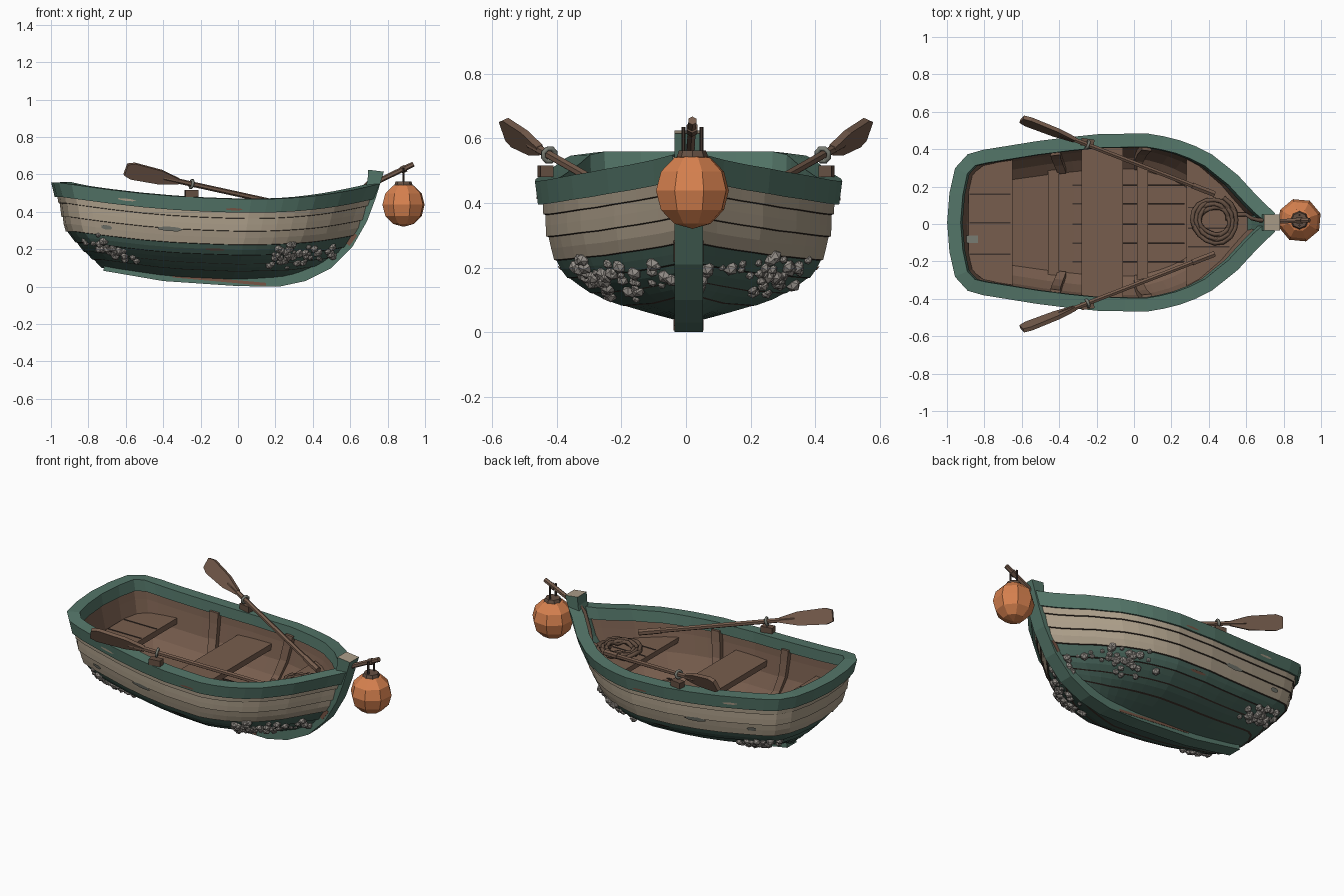
import bpy, bmesh, math, random
from mathutils import Vector, Matrix

if "Cube" in bpy.data.objects:
    bpy.data.objects.remove(bpy.data.objects["Cube"])
random.seed(4)
CY = 0.008  # hull sits slightly off centre

def mat(name, r, g, b):
    m = bpy.data.materials.new(name)
    m.diffuse_color = (r, g, b, 1)
    m.use_nodes = True
    m.node_tree.nodes["Principled BSDF"].inputs["Base Color"].default_value = m.diffuse_color
    return m
GREEN = mat("trim green", .088, .18, .14)
DARK = mat("bottom green", .062, .125, .10)
CREAM = mat("weathered cream", .41, .34, .25)
WOOD = mat("brown wood", .185, .11, .075)
SEAM = mat("dark seam", .05, .034, .026)
ORANGE = mat("orange float", .68, .22, .078)
GREY = mat("barnacle grey", .31, .285, .26)
ROPE = mat("rope brown", .13, .08, .055)
RUST = mat("worn red brown", .18, .09, .06)
PATINA = mat("grey green patch", .19, .20, .17)

def obj(name, bm, mats, cy=CY):
    bmesh.ops.recalc_face_normals(bm, faces=bm.faces)
    me = bpy.data.meshes.new(name)
    bm.to_mesh(me)
    bm.free()
    for m in mats:
        me.materials.append(m)
    o = bpy.data.objects.new(name, me)
    o.location.y = cy
    bpy.context.collection.objects.link(o)

def strip(bm, rings, end_mat=0):
    """Skin four-cornered rings into a closed bar."""
    vs = [[bm.verts.new(p) for p in r] for r in rings]
    for a, b in zip(vs, vs[1:]):
        for k in range(4):
            bm.faces.new((a[k], a[(k + 1) % 4], b[(k + 1) % 4], b[k]))
    bm.faces.new(vs[0])
    bm.faces.new(vs[-1]).material_index = end_mat

def interp(tab, v):
    for (a, p), (b, q) in zip(tab, tab[1:]):
        if v <= b:
            return p + (q - p) * (v - a) / (b - a)
    return tab[-1][1]

# Hull shape: s runs stern to bow, t runs keel to sheer
STERN = [(0, -.68), (.2, -.78), (.45, -.88), (1, -.935)]
BOW = [(0, .40), (.25, .56), (.5, .65), (1, .74)]
WIDTH = [(0, .275), (.035, .338), (.08, .358), (.25, .403), (.43, .44), (.6, .443), (.68, .42),
         (.75, .377), (.8, .335), (.88, .23), (.95, .105), (1, .03)]
SECT = [(0, .09), (.04, .24), (.1, .45), (.16, .62), (.29, .82), (.4, .91), (.6, .975), (.8, 1), (1, 1.02)]
KEEL = [(0, .10), (.3, .055), (.6, .04), (.85, .045), (1, .07)]

def hull(s, q, t):
    xs, xb = interp(STERN, t), interp(BOW, t)
    x = xs + (xb - xs) * s
    if s == 0:
        x -= .04 * (1 - q * q)
    top_x = -1 + 1.69 * s - .05
    sheer = .468 + (.08 if top_x < 0 else .2) * top_x ** 2
    f = interp(SECT, t) ** (1 + .75 * max(0, s - .6))
    zb = interp(KEEL, s)
    return Vector((x, q * interp(WIDTH, s) * f, zb + (sheer - zb) * t))

SIDE = [0, .035, .08, .15, .25, .35, .45, .53, .6, .65, .7, .75, .8, .84, .88, .92, .96, 1]
COLS = [(s, 1) for s in reversed(SIDE)] + [(0, .55), (0, 0), (0, -.55)] + [(s, -1) for s in SIDE]

def row(t, off, dz=0):
    base = [hull(s, q, t) for s, q in COLS]
    out = []
    for i, p in enumerate(base):
        d = base[min(i + 1, len(base) - 1)] - base[max(i - 1, 0)]
        p = p + Vector((d.y, -d.x, 0)).normalized() * off + Vector((0, 0, dz))
        q = COLS[i][1]
        if abs(q) == 1:
            p.y = q * max(p.y * q, 0)
        out.append(p)
    return out

def loft(name, rows, idx, mats, closed=False, floor=False):
    bm = bmesh.new()
    vs = [[bm.verts.new(p) for p in r] for r in rows]
    n = len(rows)
    for k in range(n if closed else n - 1):
        a, b = vs[k], vs[(k + 1) % n]
        for i in range(len(a) - 1):
            bm.faces.new((a[i], a[i + 1], b[i + 1], b[i])).material_index = idx[k]
    if floor:
        a, m = vs[0], len(vs[0])
        for i in range(m // 2 - 1):
            bm.faces.new((a[i], a[i + 1], a[m - 2 - i], a[m - 1 - i]))
        c = m // 2
        bm.faces.new((a[c - 1], a[c], a[c + 1]))
    obj(name, bm, mats)

# Overlapping outer planks, with thin dark lips between them
breaks = [0, .1, .19, .3, .43, .6, .76, 1]
rows, idx = [], []
for k in range(7):
    a, b = breaks[k], breaks[k + 1]
    rows += [row(a, .009), row((a + b) / 2, .006), row(b - .005, .002)]
    c = 0 if k < 4 else 1
    idx += [c, c, 2]
loft("hull_planks", rows, idx, [DARK, CREAM, SEAM])

# Inner lining with floor, then the rail
loft("inner_lining", [row(t, -.03) for t in (.22, .32, .5, .75, .98)], [0] * 4, [WOOD], floor=True)
loft("gunwale", [row(.83, .022), row(1, .024), row(1, -.048, .003), row(.86, -.045), row(.85, -.02)],
     [0] * 5, [GREEN], closed=True)

# Keel and stem swept as one thick strip
path = [Vector(p) for p in [(-.72, .085), (-.4, .03), (0, .003), (.22, 0), (.36, .03), (.5, .10),
                            (.61, .21), (.69, .35), (.735, .47), (.76, .55), (.78, .615)]]
rings = []
for i, p in enumerate(path):
    d = (path[min(i + 1, 10)] - path[max(i - 1, 0)]).normalized()
    if i == 10:
        d = Vector((.12, 1)).normalized()
    r = p + Vector((-d.y, d.x)) * (.085 if i == 10 else .07)
    rings.append([(u.x, y, u.y) for u, y in ((p, -.044), (p, .044), (r, .044), (r, -.044))])
bm = bmesh.new()
strip(bm, rings, 1)
obj("keel_and_stem", bm, [GREEN, CREAM])

def slab(name, x0, x1, z, th, t, m, n=1, inset=.028):
    """Board fitted between the hull sides."""
    rings = []
    for i in range(n + 1):
        x = x0 + (x1 - x0) * i / n
        s = (x - interp(STERN, t)) / (interp(BOW, t) - interp(STERN, t))
        w = max(.015, hull(max(s, .001), 1, t).y - inset)
        rings.append([(x, y, h) for y, h in ((-w, z), (w, z), (w, z - th), (-w, z - th))])
    bm = bmesh.new()
    strip(bm, rings)
    obj(name, bm, [m])

def box(name, c, size, m, rot=0, cy=CY, axis='Z'):
    bm = bmesh.new()
    bmesh.ops.create_cube(bm, size=1, matrix=Matrix.Translation(c) @ Matrix.Rotation(rot, 4, axis)
                          @ Matrix.Diagonal((*size, 1)))
    obj(name, bm, [m], cy)

# Seats and bow platform
slab("stern_seat", -.885, -.65, .36, .035, .55, WOOD, 3)
slab("middle_seat", -.28, -.06, .335, .035, .65, WOOD)
slab("bow_platform", .28, .64, .345, .03, .62, WOOD, 5)
for y in (-.17, 0, .15):
    box("stern_seat_seam", (-.77, y, .361), (.22, .008, .004), SEAM)
for y in (-.13, -.03, .08):
    box("platform_seam", (.40, y, .346), (.22, .007, .004), SEAM)
box("seat_patch", (-.865, -.09, .362), (.06, .04, .006), PATINA)
# Floor seams, cross ribs and side ribs
for y in (-.21, -.11, -.01, .1, .2):
    box("floor_seam", (-.03, y, .145), (.60, .008, .012), SEAM)
for x in (-.43, .045):
    slab("floor_rib", x - .03, x + .03, .178, .03, .25, WOOD)
    s = (x + .92) / 1.6
    for q in (-1, 1):
        rings = []
        for t in (.26, .36, .55, .75, .9):
            rings.append([hull(s + ds, q, t) - Vector((0, q * off, 0)) for ds, off in
                          ((-.016, .02), (.016, .02), (.016, .06), (-.016, .06))])
        bm = bmesh.new()
        strip(bm, rings)
        obj("side_rib", bm, [WOOD])

def rod(name, a, b, r, m, n=6, r2=None, cy=CY):
    a, b = Vector(a), Vector(b)
    bm = bmesh.new()
    rot = (b - a).to_track_quat('Z', 'Y').to_matrix().to_4x4()
    bmesh.ops.create_cone(bm, cap_ends=True, segments=n, radius1=r, radius2=r2 or r, depth=(b - a).length,
                          matrix=Matrix.Translation((a + b) / 2) @ rot)
    obj(name, bm, [m], cy)

def cord(name, pts, r, m, cyclic=False):
    cu = bpy.data.curves.new(name, 'CURVE')
    cu.dimensions, cu.bevel_depth, cu.bevel_resolution = '3D', r, 1
    sp = cu.splines.new('POLY')
    sp.points.add(len(pts) - 1)
    for p, c in zip(sp.points, pts):
        p.co = (*c, 1)
    sp.use_cyclic_u = cyclic
    cu.materials.append(m)
    bpy.context.collection.objects.link(bpy.data.objects.new(name, cu))

# Oars with blades and rowlocks
for q in (1, -1):
    A, B = Vector((-.6, .56 * q, .626)), Vector((.43, .16 * q, .40))
    d = (B - A).normalized()
    w = Vector((0, .45 * q, 1))
    w = (w - d * d.dot(w)).normalized()
    nrm = d.cross(w)
    rod("oar_shaft", A + d * .22, B, .014, WOOD, cy=0)
    rod("oar_grip", B - d * .13, B, .018, WOOD, cy=0)
    bm = bmesh.new()
    strip(bm, [[A + d * dist + w * h * a + nrm * .011 * b for a, b in ((-1, -1), (1, -1), (1, 1), (-1, 1))]
               for dist, h in ((0, .032), (.04, .046), (.2, .039), (.31, .014))])
    obj("oar_blade", bm, [WOOD], 0)
    c = A + d * .385
    box("rowlock_base", (c.x, c.y + .012 * q, .498), (.07, .04, .036), ROPE, -.15 * q, cy=0)
    cord("rowlock_ring", [c + (w * math.cos(k * .785) + nrm * math.sin(k * .785)) * .021 for k in range(8)],
         .008, PATINA, True)

# Coiled rope and its tail to the stem
coil = []
for k in range(84):
    a, r = k * math.pi / 8, .07 + .055 * k / 84 + .006 * math.sin(k)
    coil.append((.43 + r * math.cos(a), .02 + r * math.sin(a), .36 + .02 * abs(math.sin(k * .9))))
cord("rope_coil", coil, .012, ROPE)
cord("rope_tail", [(.54, .05, .36), (.6, .05, .37), (.63, .03, .44), (.67, .02, .53), (.70, .02, .56)], .011, ROPE)

# Hanging orange float with cap and arm
bm = bmesh.new()
bmesh.ops.create_uvsphere(bm, u_segments=8, v_segments=6, radius=.118, matrix=Matrix.Translation((.885, .012, .438))
                          @ Matrix.Rotation(.3, 4, 'Z'))
obj("orange_float", bm, [ORANGE])
rod("float_cap", (.885, .012, .54), (.885, .012, .562), .05, ROPE, 8, .042)
for y in (-.016, .04):
    rod("float_hanger", (.885, y, .56), (.885, y, .635), .006, SEAM)
rod("float_arm", (.73, .005, .555), (.938, .012, .655), .014, WOOD)
rod("arm_tip_wrap", (.872, .01, .622), (.898, .011, .634), .019, ROPE)

# Barnacle clusters
bm = bmesh.new()
for s0, t0, ds, dt, count in ((.08, .23, .045, .055, 34), (.81, .29, .055, .06, 44), (.95, .25, .03, .05, 6)):
    for q in (-1, 1):
        for k in range(count):
            p = hull(min(.99, max(.005, random.gauss(s0, ds))), q, min(.42, max(.1, random.gauss(t0, dt))))
            p.y += q * .01
            bmesh.ops.create_icosphere(bm, subdivisions=1, radius=random.uniform(.012, .025),
                                       matrix=Matrix.Translation(p) @ Matrix.Rotation(random.random() * 3, 4, 'X'))
obj("barnacles", bm, [GREY])

# Chipped paint plates on the sides and stem
def chip(s, t, ds, dt, q, m, push=.0125):
    bm = bmesh.new()
    bm.faces.new([bm.verts.new(hull(s + ds * math.cos(k * math.tau / 7), q, t + dt * math.sin(k * math.tau / 7))
                               + Vector((0, q * push, 0))) for k in range(7)])
    obj("paint_chip", bm, [m])
for q in (-1, 1):
    chip(.34, .59, .045, .03, q, PATINA)
    chip(.12, .53, .02, .03, q, PATINA)
    chip(.5, .36, .04, .015, q, RUST)
    chip(.55, .87, .03, .015, q, RUST, .026)
    chip(.2, .9, .03, .015, q, CREAM, .026)
    box("stem_rust", (.605, q * .044, .255), (.07, .004, .03), RUST, -.95, axis='Y')
    box("keel_rust", (-.1, q * .044, .035), (.5, .004, .016), RUST, .09, axis='Y')
